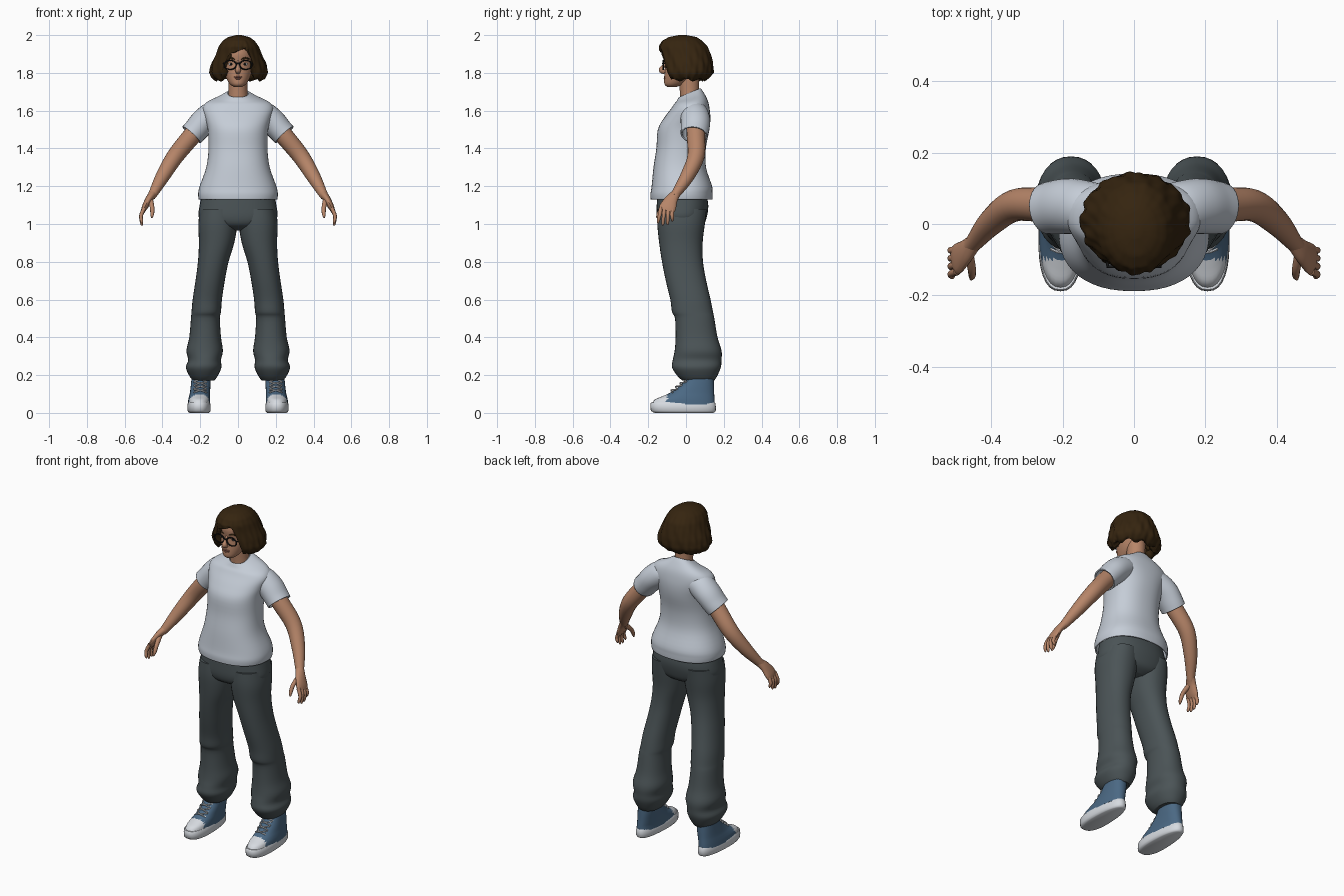
import bpy, bmesh, math
from mathutils import Vector, Matrix

cube = bpy.data.objects.get("Cube")
if cube:
    bpy.data.objects.remove(cube)


def colour(name, *rgb):
    m = bpy.data.materials.new(name)
    m.use_nodes = True
    m.diffuse_color = (*rgb, 1)
    m.node_tree.nodes["Principled BSDF"].inputs["Base Color"].default_value = (*rgb, 1)
    return m


skin = colour("skin", .47, .235, .14)
brown = colour("hair_brown", .036, .018, .005)
cotton = colour("shirt_grey", .56, .61, .68)
cloth = colour("trouser_grey", .07, .088, .094)
canvas = colour("shoe_blue", .07, .14, .23)
rubber = colour("shoe_white", .68, .71, .75)
black = colour("frame_black", .008, .008, .008)
lip = colour("lip_rose", .33, .13, .09)


def finish(name, bm, *mats, thick=0):
    bmesh.ops.recalc_face_normals(bm, faces=bm.faces)
    me = bpy.data.meshes.new(name)
    bm.to_mesh(me)
    bm.free()
    for m in mats:
        me.materials.append(m)
    ob = bpy.data.objects.new(name, me)
    bpy.context.scene.collection.objects.link(ob)
    if thick:
        mod = ob.modifiers.new("thickness", "SOLIDIFY")
        mod.thickness, mod.offset = thick, -1
    bpy.ops.object.select_all(action="DESELECT")
    ob.select_set(True)
    bpy.context.view_layer.objects.active = ob
    bpy.ops.object.shade_smooth_by_angle(angle=math.radians(50))
    return ob


def spline(rows, n):
    """Smooth curve through rows of numbers."""
    out, last = [], len(rows) - 1
    for i in range(last):
        quad = zip(rows[max(i - 1, 0)], rows[i], rows[i + 1], rows[min(i + 2, last)])
        quad = list(quad)
        for k in range(n):
            t = k / n
            out.append([b + t * ((c - a) / 2 + t * ((a - 2.5 * b + 2 * c - d / 2)
                        + t * (1.5 * (b - c) + (d - a) / 2))) for a, b, c, d in quad])
    return out + [list(rows[-1])]


def skinned(rings, cap):
    bm = bmesh.new()
    vs = [[bm.verts.new(p) for p in r] for r in rings]
    n = len(vs[0])
    for a, b in zip(vs, vs[1:]):
        for j in range(n):
            bm.faces.new((a[j], a[(j + 1) % n], b[(j + 1) % n], b[j]))
    if cap:
        bm.faces.new(vs[0])
        bm.faces.new(vs[-1])
    return bm


def circle(n, power=2):
    for j in range(n):
        a = math.tau * j / n
        yield [math.copysign(abs(f(a)) ** (2 / power), f(a)) for f in (math.cos, math.sin)]


def stack(rows, side=1, power=2, cap=True, taper=0, n=4, sides=32):
    """Level slices given as z, x from, x to, y from, y to, tilt."""
    rings = []
    for z, x0, x1, y0, y1, tilt in spline([(*r, 0)[:6] for r in rows], n):
        ring = []
        for c, s in circle(sides, power):
            x = (x0 + x1) / 2 + (x1 - x0) / 2 * c * (1 - taper * (s + 1) / 2)
            dy = (y1 - y0) / 2 * s
            ring.append((side * x, (y0 + y1) / 2 + dy, z + tilt * dy))
        rings.append(ring)
    return skinned(rings, cap)


def even(rows):
    """Slices that are symmetric in x."""
    return [(z, -x, x, *rest) for z, x, *rest in rows]


def tube(rows, side=1, ref=(0, 1, 0), cap=True, n=5, sides=16):
    """Path points given as x, y, z, radius, radius along ref."""
    rows = spline([(*r, r[3])[:5] for r in rows], n)
    pts = [Vector((side * r[0], r[1], r[2])) for r in rows]
    rings = []
    for i, r in enumerate(rows):
        t = (pts[min(i + 1, len(pts) - 1)] - pts[max(i - 1, 0)]).normalized()
        u = Vector(ref)
        u = (u - t * u.dot(t)).normalized()
        v = t.cross(u)
        rings.append([pts[i] + v * r[3] * c + u * r[4] * s for c, s in circle(sides)])
    return skinned(rings, cap)


def ball(name, pos, size, mat):
    bm = bmesh.new()
    bmesh.ops.create_uvsphere(bm, u_segments=16, v_segments=10, radius=1,
                              matrix=Matrix.LocRotScale(pos, None, size))
    return finish(name, bm, mat)


# Head, neck and face
finish("head", stack(even([
    (1.726, .022, -.1, -.05), (1.74, .042, -.114, -.01), (1.77, .061, -.115, .035),
    (1.81, .075, -.112, .063), (1.85, .082, -.109, .08), (1.9, .084, -.115, .09),
    (1.94, .075, -.1, .085), (1.97, .045, -.06, .05)])), skin)
finish("neck", stack(even([(1.62, .06, -.03, .08), (1.69, .05, -.032, .07),
                           (1.8, .05, -.04, .07)])), skin)
finish("nose", tube([(0, -.104, 1.865, .006), (0, -.12, 1.835, .009), (0, -.13, 1.816, .015),
                     (0, -.112, 1.804, .012)], ref=(1, 0, 0)), skin)
for i, z in enumerate((1.778, 1.77)):
    ball(("upper_lip", "lower_lip")[i], (0, -.112, z), (.021 - .004 * i, .006, .005), lip)

# Eyes, brows and spectacles
for s, tag in ((1, "left"), (-1, "right")):
    ball(tag + "_eye", (s * .036, -.095, 1.846), (.014, .009, .007), rubber)
    ball(tag + "_iris", (s * .036, -.102, 1.846), (.006, .004, .006), black)
    finish(tag + "_brow", tube([(.015, -.107, 1.872, .004), (.04, -.103, 1.878, .005),
                                (.062, -.085, 1.873, .003)], s), brown)
    bpy.ops.mesh.primitive_torus_add(location=(s * .041, -.12, 1.842), major_radius=.03,
                                     minor_radius=.004, major_segments=28, minor_segments=8,
                                     rotation=(math.pi / 2, 0, 0))
    rim = bpy.context.object
    rim.name, rim.scale = tag + "_lens_rim", (1.08, .8, 1)
    rim.data.materials.append(black)
    bpy.ops.object.shade_smooth()
    finish(tag + "_temple", tube([(.073, -.12, 1.85, .004), (.083, -.06, 1.85, .004),
                                  (.086, .01, 1.848, .004)], s, ref=(0, 0, 1)), black)
finish("spectacle_bridge", tube([(-.011, -.12, 1.847, .004), (0, -.124, 1.85, .004),
                                 (.011, -.12, 1.847, .004)]), black)

# Bobbed hair: a thick wavy shell, cut away in front of the face
profile = [(2.0, .015, -.04, .0), (1.99, .055, -.09, .055), (1.97, .085, -.125, .085),
           (1.94, .105, -.142, .115), (1.9, .12, -.137, .13), (1.85, .143, -.132, .142),
           (1.8, .155, -.127, .144), (1.77, .138, -.11, .12), (1.74, .1, -.085, .08)]


def hair_size(z):
    for a, b in zip(profile, profile[1:]):
        if z >= b[0]:
            t = (a[0] - z) / (a[0] - b[0])
            return [p + t * (q - p) for p, q in zip(a[1:], b[1:])]
    return profile[-1][1:]


rings, columns, steps = [], 120, 24
for k in range(steps + 1):
    t, ring = k / steps, []
    for j in range(columns):
        a = math.tau * j / columns - math.pi
        d = math.degrees(a)
        w = min(max((abs(d) - 22) / 20, 0), 1)
        w = w * w * (3 - 2 * w)
        hem = (1.917 + .0007 * d) * (1 - w) + (1.762 + .007 * math.sin(9 * a)) * w
        z = 2.0 - (2.0 - hem) * t ** 1.5
        rx, front, back = hair_size(z)
        wave = 1 + t * (.025 * math.sin(13 * a + 40 * z) + .015 * math.sin(23 * a - 30 * z))
        y = (front + back) / 2 - (back - front) / 2 * math.cos(a) * wave
        ring.append((rx * wave * math.sin(a) + .004, y, z))
    rings.append(ring)
hair = skinned(rings, False)
hair.verts.ensure_lookup_table()
hair.faces.new(hair.verts[:columns])
finish("hair", hair, brown, thick=.045)

# T-shirt body
finish("shirt_body", stack(even([
    (1.13, .208, -.187, .14), (1.16, .211, -.188, .141), (1.2, .203, -.182, .138),
    (1.3, .168, -.172, .106), (1.4, .156, -.157, .105), (1.5, .16, -.149, .124),
    (1.56, .175, -.117, .129), (1.61, .188, -.08, .125), (1.645, .165, -.062, .115, .1),
    (1.672, .1, -.05, .095, .3), (1.69, .062, -.042, .08, .42), (1.695, .056, -.037, .075, .42)]),
    power=2.3, cap=False, sides=48), cotton, thick=.008)

for s, tag in ((1, "left"), (-1, "right")):
    # Sleeve, arm and hand
    finish(tag + "_sleeve", tube([
        (.09, .04, 1.59, .06, .07), (.135, .045, 1.575, .072, .076), (.182, .05, 1.542, .07, .078),
        (.222, .047, 1.498, .066, .075), (.246, .043, 1.472, .065, .072)],
        s, cap=False, sides=28), cotton, thick=.008)
    finish(tag + "_arm", tube([
        (.18, .05, 1.54, .05), (.25, .053, 1.46, .049), (.335, .052, 1.355, .045),
        (.4, .005, 1.25, .037), (.447, -.05, 1.165, .025), (.46, -.063, 1.145, .022)],
        s, sides=20), skin)
    finish(tag + "_palm", tube([
        (.45, -.053, 1.16, .022, .024), (.472, -.077, 1.13, .019, .034),
        (.493, -.096, 1.09, .016, .044), (.503, -.105, 1.068, .011, .04)], s), skin)
    for i, name in enumerate(("index", "middle", "ring", "little")):
        y, low = -.133 + .02 * i, (1.003, .992, .995, 1.013)[i]
        finish(f"{tag}_{name}_finger", tube([
            (.496, y, 1.085, .011), (.513, y - .007 + .002 * i, 1.045, .01),
            (.51, y - .014 + .005 * i, low + .012, .008),
            (.507, y - .015 + .005 * i, low, .003)], s, sides=10), skin)
    finish(tag + "_thumb", tube([
        (.464, -.085, 1.125, .015), (.455, -.125, 1.09, .012), (.454, -.145, 1.055, .01),
        (.457, -.155, 1.033, .004)], s, sides=10), skin)

    # Baggy trouser leg
    finish(tag + "_trouser_leg", stack([
        (1.08, .01, .2, -.15, .11), (1.0, .004, .21, -.152, .1), (.9, .02, .207, -.142, .088),
        (.8, .05, .212, -.127, .09), (.7, .07, .225, -.107, .107), (.6, .085, .24, -.083, .13),
        (.535, .09, .246, -.074, .143), (.5, .096, .249, -.058, .15), (.4, .09, .258, -.055, .167),
        (.33, .08, .273, -.06, .188), (.28, .09, .264, -.07, .188), (.24, .088, .276, -.074, .184),
        (.195, .108, .257, -.045, .165), (.172, .125, .24, -.02, .15)], s, power=2.2), cloth)

    # Canvas shoe: sole, upper with a white toe cap, and laces
    finish(tag + "_sole", stack([
        (0, .15, .262, -.165, .145), (.012, .138, .274, -.186, .158), (.05, .14, .273, -.188, .156),
        (.054, .146, .267, -.18, .15)], s, power=2.4, taper=.22, n=2), rubber)
    shoe = stack([
        (.045, .144, .269, -.183, .152), (.07, .145, .266, -.165, .151), (.088, .145, .262, -.125, .15),
        (.11, .145, .257, -.078, .149), (.15, .143, .252, -.025, .148), (.19, .143, .248, .006, .146),
        (.22, .146, .244, .02, .142)], s, taper=.1, power=2.3)
    for f in shoe.faces:
        f.material_index = int(f.calc_center_median().y < -.098)
    finish(tag + "_shoe_upper", shoe, canvas, rubber)
    for i in range(4):
        y, z = -.082 + .024 * i, .112 + .019 * i
        for e in (-1, 1):
            finish(f"{tag}_lace", tube([
                (.2 - e * .034, y + .012, z - .004, .004), (.2, y + .002, z + .008, .004),
                (.2 + e * .034, y + .03, z + .012, .004)], s, n=3, sides=6), rubber)

# Trouser seat
finish("trouser_seat", stack(even([
    (1.19, .185, -.15, .1), (1.1, .203, -.155, .118), (1.03, .206, -.154, .108),
    (.99, .15, -.135, .09), (.965, .06, -.08, .05)]), power=2.3), cloth)
